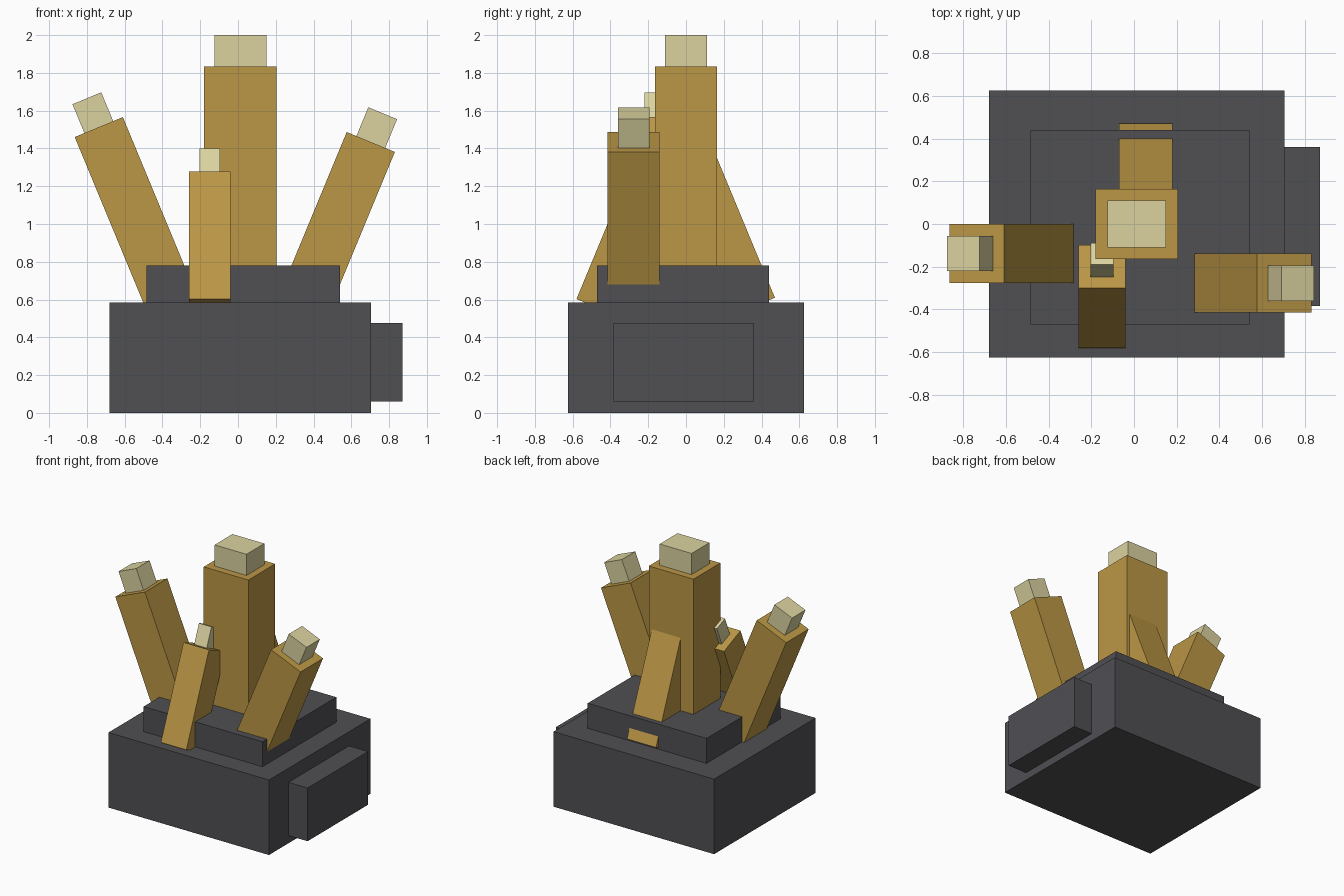
import bpy
from math import radians
from mathutils import Matrix, Vector

cube = bpy.data.objects.get("Cube")
if cube:
    bpy.data.objects.remove(cube, do_unlink=True)


def material(name, rgb):
    mat = bpy.data.materials.new(name)
    mat.use_nodes = True
    mat.diffuse_color = (*rgb, 1)
    mat.node_tree.nodes["Principled BSDF"].inputs["Base Color"].default_value = (*rgb, 1)
    return mat


DARK = material("dark grey stone", (0.08, 0.08, 0.088))
GOLD = material("ochre crystal", (0.5, 0.31, 0.06))
PALE = material("pale crystal tip", (0.71, 0.65, 0.35))


def box(name, size, mat, matrix):
    bpy.ops.mesh.primitive_cube_add(size=1)
    obj = bpy.context.object
    obj.name = name
    obj.data.transform(matrix @ Matrix.Diagonal((*size, 1)))
    obj.data.materials.append(mat)
    return obj


def block(name, low, high, mat):
    low, high = Vector(low), Vector(high)
    return box(name, high - low, mat, Matrix.Translation((low + high) / 2))


def crystal(name, top, width, length, tip_width, tip_length, axis, angle):
    """Leaning square shaft with a smaller tip on its top face."""
    frame = Matrix.Translation(top) @ Matrix.Rotation(radians(angle), 4, axis)
    box(name, (width, width, length), GOLD,
        frame @ Matrix.Translation((0, 0, -length / 2)))
    box(name + "_tip", (tip_width, tip_width, tip_length), PALE,
        frame @ Matrix.Translation((0, 0, tip_length / 2)))


# Stone base
block("base", (-0.68, -0.625, 0), (0.705, 0.625, 0.585), DARK)
block("base_step", (-0.485, -0.47, 0.585), (0.54, 0.44, 0.78), DARK)
block("side_ledge", (0.705, -0.385, 0.06), (0.87, 0.36, 0.475), DARK)

# Upright central crystal
block("main_crystal", (-0.18, -0.165, 0.78), (0.205, 0.165, 1.835), GOLD)
block("main_crystal_tip", (-0.125, -0.11, 1.835), (0.15, 0.11, 2), PALE)

# Leaning crystals
crystal("right_crystal", (-0.737, -0.138, 1.513), 0.276, 1.05, 0.165, 0.165, "Y", -22.5)
crystal("left_crystal", (0.703, -0.277, 1.434), 0.276, 0.96, 0.165, 0.165, "Y", 22.5)
crystal("front_crystal", (-0.15, -0.199, 1.235), 0.22, 0.73, 0.108, 0.155, "X", -22.5)
crystal("back_crystal", (0.055, 0.03, 1.347), 0.25, 0.85, 0.12, 0.15, "X", 22.5)
